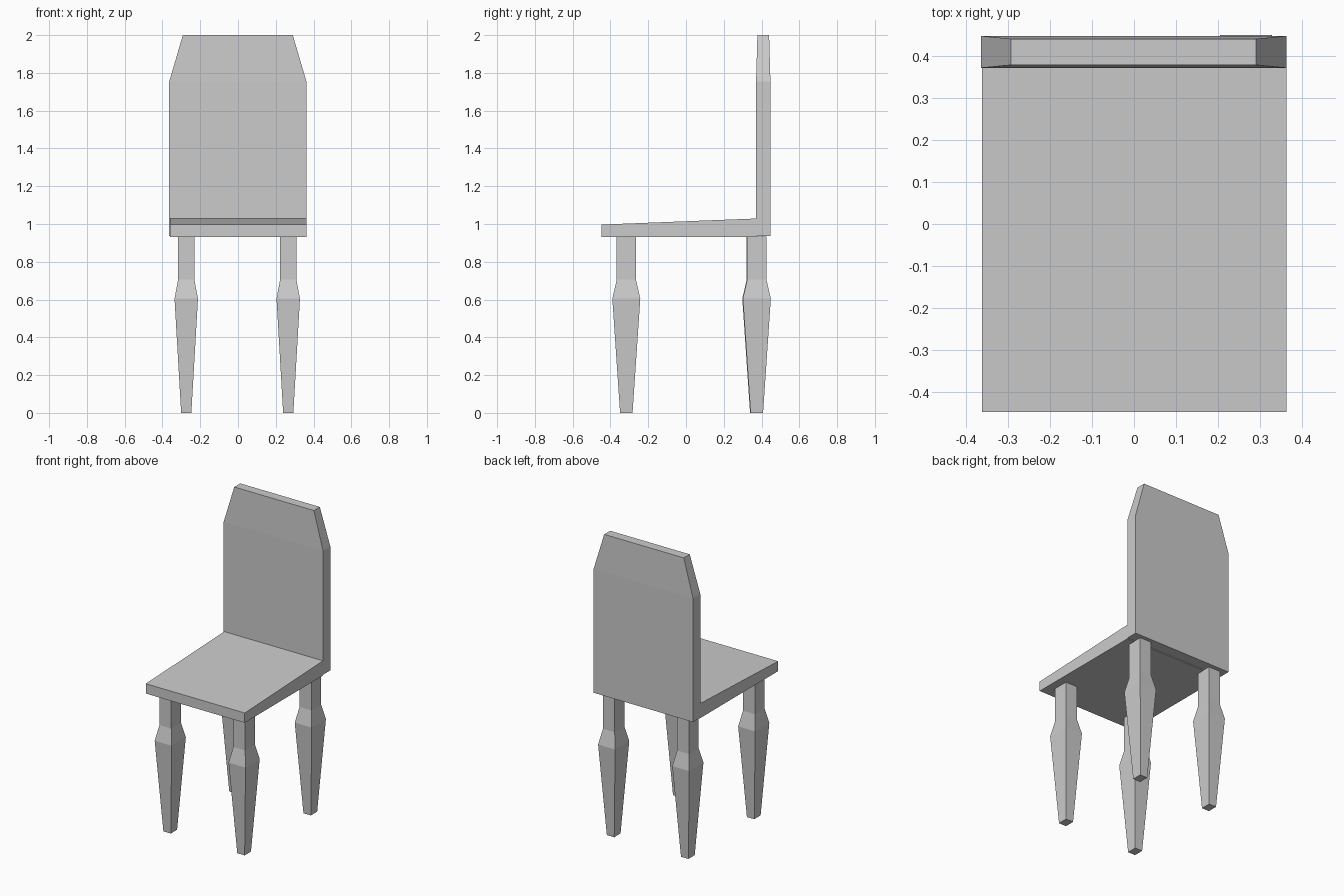
import bpy
import bmesh

if "Cube" in bpy.data.objects:
    bpy.data.objects.remove(bpy.data.objects["Cube"])


def loft(name, sections):
    """Skin a closed flat-faced solid through rectangles (x0, x1, y0, y1, z)."""
    bm = bmesh.new()
    rings = []
    for x0, x1, y0, y1, z in sections:
        corners = ((x0, y0), (x1, y0), (x1, y1), (x0, y1))
        rings.append([bm.verts.new((x, y, z)) for x, y in corners])
    for a, b in zip(rings, rings[1:]):
        for i in range(4):
            j = (i + 1) % 4
            bm.faces.new((a[i], a[j], b[j], b[i]))
    bm.faces.new(rings[0][::-1])
    bm.faces.new(rings[-1])
    bmesh.ops.recalc_face_normals(bm, faces=bm.faces)
    mesh = bpy.data.meshes.new(name)
    bm.to_mesh(mesh)
    bm.free()
    obj = bpy.data.objects.new(name, mesh)
    bpy.context.collection.objects.link(obj)
    return obj


# Seat: slab whose top rises gently toward the back
seat = loft("seat", [(-0.361, 0.362, -0.447, 0.372, 0.932),
                     (-0.361, 0.362, -0.447, 0.372, 0.997)])
for v in seat.data.vertices:
    if v.co.z > 0.95 and v.co.y > 0:
        v.co.z = 1.029

# Backrest: upright panel tapering in at the top
loft("backrest", [(-0.364, 0.362, 0.371, 0.447, 0.937),
                  (-0.364, 0.362, 0.371, 0.447, 1.755),
                  (-0.292, 0.290, 0.378, 0.440, 2.0)])

# Legs: square posts with a flared knee and tapered foot (half x, half y, z)
LEG_PROFILE = [(0.027, 0.033, 0.0), (0.062, 0.074, 0.605),
               (0.043, 0.051, 0.705), (0.043, 0.051, 0.934)]
LEGS = {"front_left_leg": (-0.274, -0.316), "front_right_leg": (0.266, -0.316),
        "back_left_leg": (-0.274, 0.372), "back_right_leg": (0.266, 0.375)}
for name, (cx, cy) in LEGS.items():
    loft(name, [(cx - hx, cx + hx, cy - hy, cy + hy, z)
                for hx, hy, z in LEG_PROFILE])
